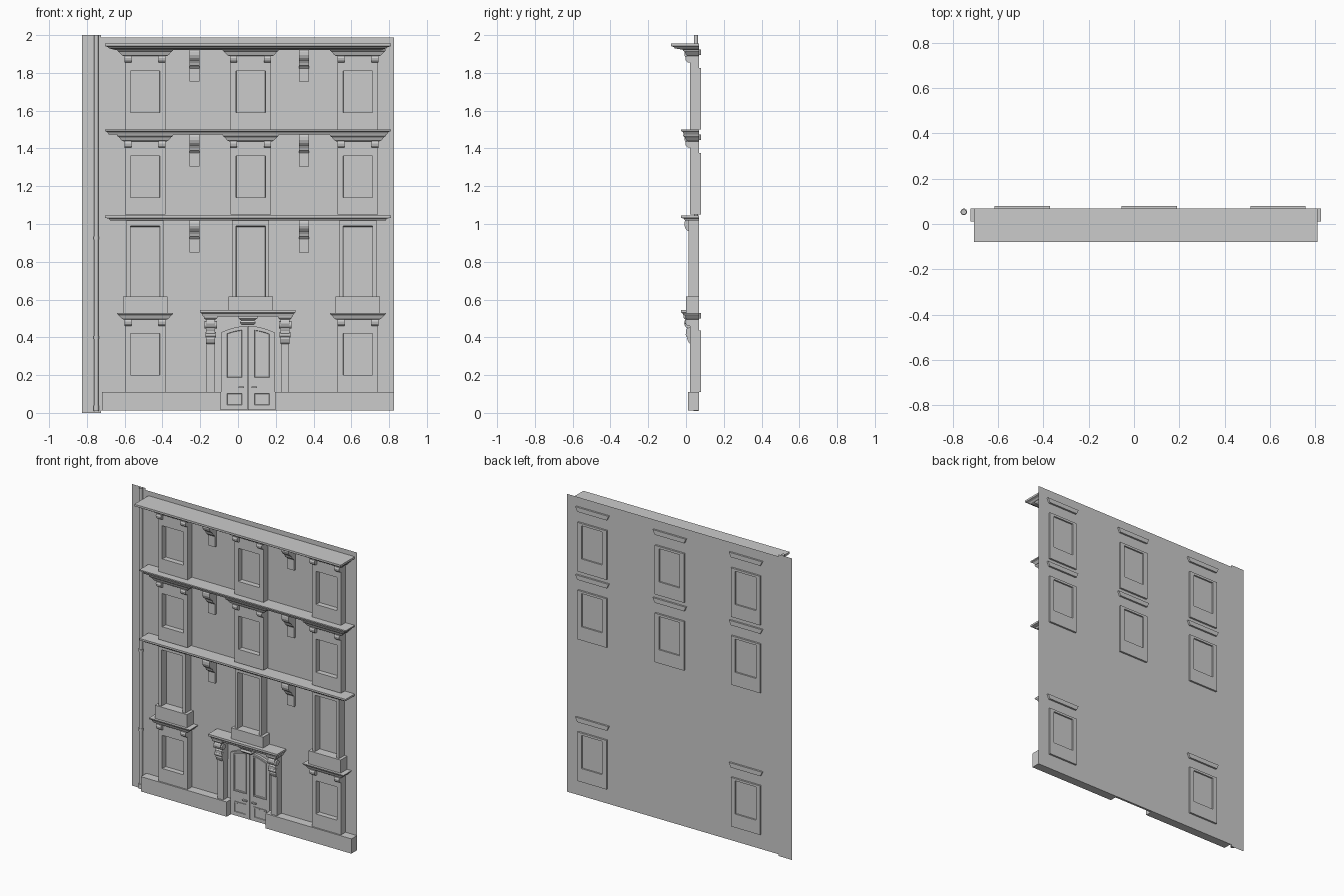
import bpy, bmesh, math

if "Cube" in bpy.data.objects:
    bpy.data.objects.remove(bpy.data.objects["Cube"])

WALL = 0.068                      # wall plane
BAYS = (-0.492, 0.067, 0.635)     # window axes
DOOR = 0.052                      # door axis


def loft(name, rings, smooth=False):
    """Skin a list of equal-length point rings and cap both ends."""
    bm = bmesh.new()
    loops = [[bm.verts.new(p) for p in r] for r in rings]
    n = len(rings[0])
    for a, b in zip(loops, loops[1:]):
        for i in range(n):
            j = (i + 1) % n
            bm.faces.new((a[i], a[j], b[j], b[i]))
    bm.faces.new(loops[0])
    if len(loops) > 1:
        bm.faces.new(loops[-1])
        bmesh.ops.recalc_face_normals(bm, faces=bm.faces)
    me = bpy.data.meshes.new(name)
    bm.to_mesh(me)
    bm.free()
    ob = bpy.data.objects.new(name, me)
    bpy.context.collection.objects.link(ob)
    if smooth:
        bpy.context.view_layer.objects.active = ob
        ob.select_set(True)
        bpy.ops.object.shade_smooth_by_angle(angle=math.radians(50))
        ob.select_set(False)
    return ob


def rect(x0, x1, z0, z1, y):
    return [(x0, y, z0), (x1, y, z0), (x1, y, z1), (x0, y, z1)]


def box(name, x0, x1, y0, y1, z0, z1):
    return loft(name, [rect(x0, x1, z0, z1, y0), rect(x0, x1, z0, z1, y1)])


def moulding(name, cx, profile, back=WALL):
    """Mitred moulding; profile rows are (half width, front y, z)."""
    return loft(name, [[(cx - h, y, z), (cx + h, y, z), (cx + h, back, z), (cx - h, back, z)]
                       for h, y, z in profile])


def bracket(name, cx, w, top, profile):
    """Side profile of (y, drop) points extruded across x."""
    return loft(name, [[(x, y, top - d) for y, d in profile] for x in (cx - w / 2, cx + w / 2)])


# Wall sheets
loft("wall", [rect(-0.725, 0.825, 0.012, 1.987, WALL)])
loft("side_wall_strip", [rect(-0.825, -0.725, 0, 2, WALL)])

# Plinths either side of the door
box("plinth_left", -0.72, -0.09, 0.01, WALL, 0.012, 0.11)
box("plinth_right", 0.195, 0.825, 0.01, WALL, 0.012, 0.11)

# Cornices
moulding("top_cornice", DOOR, [(0.757, -0.08, 1.955), (0.757, -0.08, 1.942), (0.742, -0.065, 1.937),
                               (0.735, -0.06, 1.93), (0.705, -0.015, 1.922)])
moulding("middle_cornice", DOOR, [(0.757, -0.027, 1.5), (0.757, -0.027, 1.492),
                                  (0.745, -0.017, 1.487), (0.735, -0.01, 1.473)])
moulding("lower_cornice", DOOR, [(0.757, -0.027, 1.045), (0.757, -0.027, 1.033),
                                 (0.735, -0.012, 1.028), (0.73, -0.005, 1.018)])


# Boxed windows with hood, corbels and a recessed pane
CORBEL = [(0.03, 0), (0.0, 0), (-0.004, 0.012), (-0.001, 0.025), (0.008, 0.034), (0.03, 0.036)]


def window(name, cx, z0, hood_top):
    t = z0 + 0.325
    def r(h, a, b, y):
        return rect(cx - h, cx + h, a, b, y)
    g0, g1 = z0 + 0.09, z0 + 0.31
    loft(name + "_frame", [r(0.076, g0, g1, 0.07), r(0.076, g0, g1, 0.08), r(0.107, z0, t, 0.08),
                           r(0.107, z0, t, 0.02), r(0.078, g0, g1, 0.02), r(0.076, g0, g1, 0.055)])
    box(name + "_header", cx - 0.107, cx + 0.107, 0.02, WALL, t, hood_top - 0.03)
    moulding(name + "_hood", cx, [(0.15, -0.017, hood_top), (0.147, -0.015, hood_top - 0.008),
                                  (0.138, -0.006, hood_top - 0.015), (0.125, 0.0, hood_top - 0.03),
                                  (0.115, 0.008, hood_top - 0.036)])
    moulding(name + "_hood_back", cx, [(0.122, 0.06, hood_top), (0.108, 0.06, hood_top - 0.03)], 0.08)
    for s in (-1, 1):
        bracket(name + "_corbel", cx + s * 0.09, 0.038, hood_top - 0.035, CORBEL)


for i, cx in enumerate(BAYS):
    window(f"third_floor_window_{i}", cx, 1.5, 1.925)
    window(f"second_floor_window_{i}", cx, 1.05, 1.474)
    if i != 1:
        window(f"ground_floor_window_{i}", cx, 0.11, 0.53)

    # Tall first-floor windows above a balcony box
    def r(h, a, b, y):
        return rect(cx - h, cx + h, a, b, y)
    loft("tall_window_frame", [r(0.098, 0.6, 1.02, WALL), r(0.098, 0.6, 1.02, 0.012),
                               r(0.078, 0.615, 0.99, 0.012), r(0.076, 0.615, 0.985, 0.06)])
    box("balcony_box", cx - 0.118, cx + 0.118, 0.0, WALL, 0.545 if i == 1 else 0.525, 0.617)

# Scrolled consoles between the windows
CONSOLE = [(WALL, 0), (-0.004, 0), (-0.008, 0.012), (-0.008, 0.03), (-0.002, 0.045), (0.008, 0.056),
           (0.02, 0.062), (0.026, 0.072), (0.03, 0.085), (0.042, 0.09), (0.05, 0.1), (0.05, 0.17),
           (WALL, 0.17)]
for top in (1.924, 1.475, 1.02):
    for cx in (-0.23, 0.35):
        bracket("console", cx, 0.052, top, CONSOLE)


# Arched double door with recessed panels
def arch(x, rise=0.035, base=0.425):
    return base + rise * (1 - ((x - DOOR) / 0.143) ** 2)


def arched(x0, x1, z0, y, drop=0.0):
    xs = [x1 + (x0 - x1) * k / 6 for k in range(7)]
    return [(x0, y, z0), (x1, y, z0)] + [(x, y, arch(x) - drop) for x in xs]


for side, a, b in (("left", DOOR - 0.143, DOOR - 0.002), ("right", DOOR + 0.002, DOOR + 0.143)):
    loft(f"door_leaf_{side}", [arched(a, b, 0.015, WALL), arched(a, b, 0.015, 0.05)])
    p, q = a + 0.026, b - 0.021
    loft(f"door_panel_{side}", [arched(p, q, 0.18, 0.052, 0.012), arched(p, q, 0.18, 0.043, 0.012),
                                arched(p + 0.008, q - 0.008, 0.188, 0.043, 0.02),
                                arched(p + 0.01, q - 0.01, 0.19, 0.049, 0.022)])
    loft(f"door_lower_panel_{side}", [rect(p, q, 0.035, 0.11, 0.052), rect(p, q, 0.035, 0.11, 0.046),
                                      rect(p + 0.008, q - 0.008, 0.043, 0.102, 0.046),
                                      rect(p + 0.01, q - 0.01, 0.045, 0.1, 0.049)])
    m = DOOR + (-0.034 if side == "left" else 0.034)
    box(f"door_handle_{side}", m - 0.015, m + 0.015, 0.038, 0.052, 0.131, 0.139)

# Door surround: pilasters, scrolled capitals, keystone and canopy
CAPITAL = [(WALL, 0.015), (0.0, 0.015), (-0.008, 0.025), (-0.01, 0.04), (-0.004, 0.055), (0.008, 0.062),
           (0.0, 0.072), (0.0, 0.09), (0.008, 0.105), (0.006, 0.12), (0.014, 0.14), (0.024, 0.148),
           (WALL, 0.148)]
for s in (-1, 1):
    cx = DOOR + s * 0.197
    box("pilaster", cx - 0.022, cx + 0.022, 0.022, WALL, 0.1, 0.51)
    bracket("capital", cx, 0.048, 0.512, CAPITAL)
    moulding("capital_top", cx, [(0.036, -0.012, 0.512), (0.036, -0.012, 0.502), (0.028, -0.004, 0.494)])
    for z, rad, w in ((0.467, 0.019, 0.066), (0.414, 0.014, 0.056)):
        loft("capital_scroll", [[(cx + e * w / 2, 0.012 + rad * math.cos(t * math.pi / 6),
                                  z + rad * math.sin(t * math.pi / 6)) for t in range(12)]
                                for e in (-1, 1)], smooth=True)
moulding("door_canopy", DOOR, [(0.253, -0.027, 0.545), (0.253, -0.027, 0.532), (0.243, -0.017, 0.525),
                               (0.238, -0.012, 0.511)])
moulding("keystone", DOOR, [(0.05, 0.0, 0.512), (0.05, 0.0, 0.5), (0.036, 0.012, 0.49),
                            (0.042, 0.006, 0.478), (0.032, 0.02, 0.464)])


# Rainwater pipe with collars and a foot
def tube(name, rad, z0, z1):
    loft(name, [[(-0.75 + rad * math.cos(t * math.pi / 5), 0.053 + rad * math.sin(t * math.pi / 5), z)
                 for t in range(10)] for z in (z0, z1)], smooth=True)


tube("drain_pipe", 0.012, 0.01, 2.0)
for z in (0.4, 0.925):
    tube("pipe_collar", 0.015, z - 0.008, z + 0.008)
tube("pipe_foot", 0.015, 0.01, 0.04)
